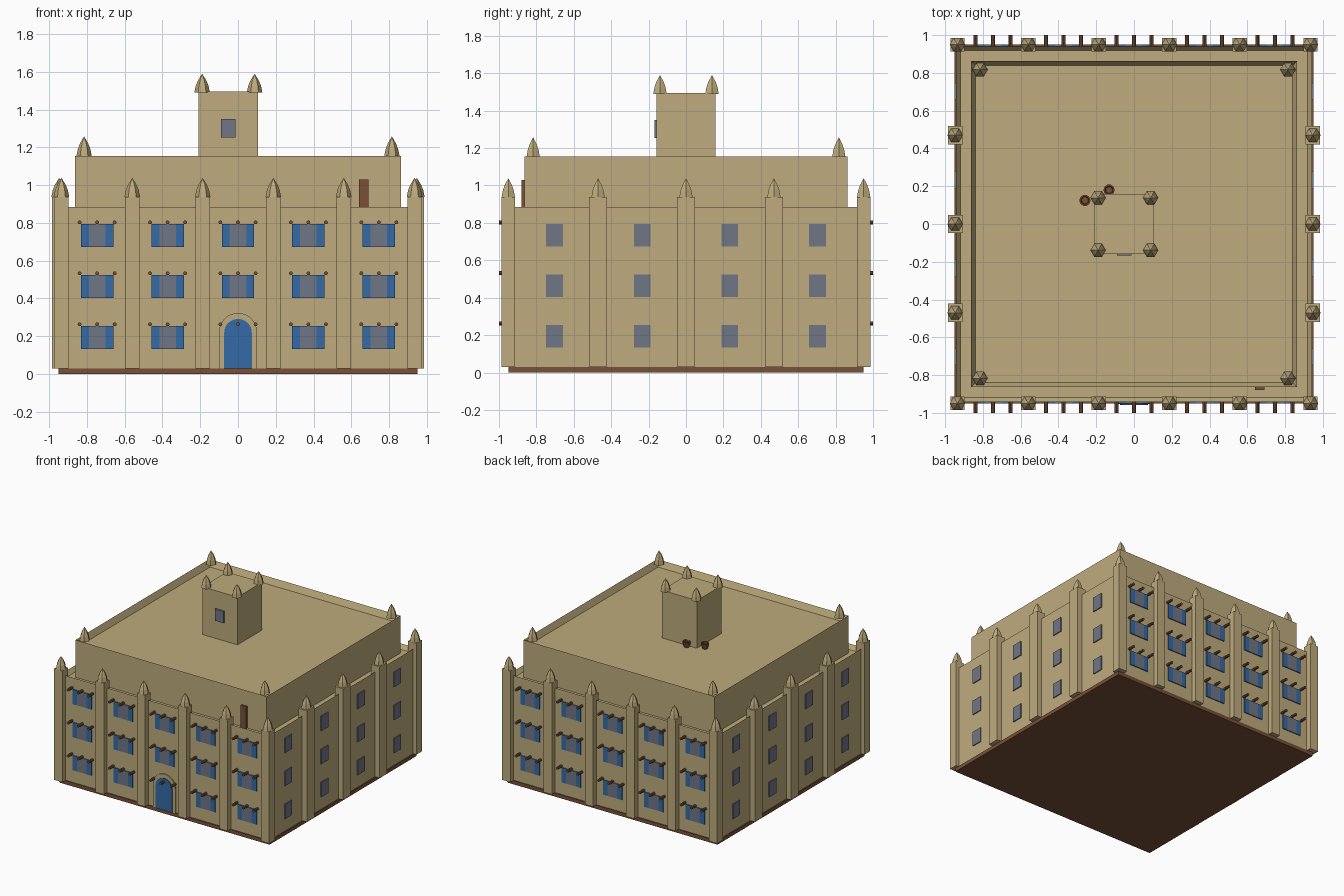
import bpy, bmesh, math
from mathutils import Matrix

if "Cube" in bpy.data.objects:
    bpy.data.objects.remove(bpy.data.objects["Cube"])


def mat(name, rgb):
    m = bpy.data.materials.new(name)
    m.diffuse_color = (*rgb, 1)
    m.use_nodes = True
    m.node_tree.nodes["Principled BSDF"].inputs["Base Color"].default_value = m.diffuse_color
    return m


ADOBE = mat("sandy adobe", (0.52, 0.41, 0.205))
BLUE = mat("shutter blue", (0.033, 0.145, 0.38))
GLASS = mat("grey glass", (0.16, 0.18, 0.24))
WOOD = mat("brown wood", (0.19, 0.08, 0.038))


def finish(name, bm, material):
    bmesh.ops.recalc_face_normals(bm, faces=bm.faces)
    me = bpy.data.meshes.new(name)
    bm.to_mesh(me)
    bm.free()
    me.materials.append(material)
    ob = bpy.data.objects.new(name, me)
    bpy.context.collection.objects.link(ob)
    return ob


def add_box(bm, x0, x1, y0, y1, z0, z1):
    m = Matrix.Translation(((x0 + x1) / 2, (y0 + y1) / 2, (z0 + z1) / 2))
    m = m @ Matrix.Diagonal((x1 - x0, y1 - y0, z1 - z0, 1))
    return bmesh.ops.create_cube(bm, size=1, matrix=m)["verts"]


def box(name, material, *dims):
    bm = bmesh.new()
    add_box(bm, *dims)
    return finish(name, bm, material)


def parapet_block(name, half, z0, z1, rim, depth):
    """Block whose top is inset and sunk to leave a parapet."""
    bm = bmesh.new()
    add_box(bm, -half, half, -half, half, z0, z1)
    top = max(bm.faces, key=lambda f: f.calc_center_median().z)
    bmesh.ops.inset_region(bm, faces=[top], thickness=rim)
    for v in top.verts:
        v.co.z -= depth
    return finish(name, bm, ADOBE)


def lathe(bm, x, y, z, profile, n):
    """Faceted turned shape from (radius, height) pairs; radius 0 is a tip."""
    prev = None
    for r, h in profile:
        if r == 0:
            ring = [bm.verts.new((x, y, z + h))]
        else:
            ring = [bm.verts.new((x + r * math.cos(2 * math.pi * i / n),
                                  y + r * math.sin(2 * math.pi * i / n), z + h)) for i in range(n)]
        if prev:
            for i in range(n):
                j = (i + 1) % n
                if len(ring) == 1:
                    bm.faces.new((prev[i], prev[j], ring[0]))
                else:
                    bm.faces.new((prev[i], prev[j], ring[j], ring[i]))
        else:
            bm.faces.new(ring[::-1])
        prev = ring


PINNACLE = [(0.041, 0), (0.034, 0.035), (0.022, 0.065), (0, 0.1)]


def arch(name, material, half, spring, z0, y0, y1, n=16):
    """Round-headed plate facing -y."""
    pts = [(-half, z0), (half, z0)]
    pts += [(half * math.cos(math.pi * i / n), spring + half * math.sin(math.pi * i / n))
            for i in range(n + 1)]
    bm = bmesh.new()
    f = bm.faces.new([bm.verts.new((x, y0, z)) for x, z in pts])
    ext = bmesh.ops.extrude_face_region(bm, geom=[f])["geom"]
    for v in ext:
        if isinstance(v, bmesh.types.BMVert):
            v.co.y = y1
    return finish(name, bm, material)


# Main masses
WALL = 0.943
box("base_plinth", WOOD, -0.95, 0.95, -0.95, 0.95, 0, 0.03)
parapet_block("main_block", WALL, 0.03, 0.885, 0.035, 0.035)
parapet_block("upper_block", 0.864, 0.84, 1.155, 0.033, 0.05)
box("roof_tower", ADOBE, -0.21, 0.107, -0.159, 0.159, 1.1, 1.495)

# Pilasters and pinnacles
pil, pin = bmesh.new(), bmesh.new()
spots = [(s * x, t * 0.95, 0.0375, 0.036) for x in (0.187, 0.56, 0.935) for s in (-1, 1) for t in (-1, 1)]
spots += [(s * 0.947, y, 0.038, 0.048) for s in (-1, 1) for y in (-0.47, 0, 0.47)]
for x, y, hx, hy in spots:
    add_box(pil, x - hx, x + hx, y - hy, y + hy, 0.03, 0.938)
    lathe(pin, x, y, 0.938, PINNACLE, 6)
for s in (-1, 1):
    for t in (-1, 1):
        lathe(pin, s * 0.815, t * 0.817, 1.15, [(r, h * 1.08) for r, h in PINNACLE], 6)
        lathe(pin, -0.051 + s * 0.139, t * 0.139, 1.49, PINNACLE, 6)
finish("pilasters", pil, ADOBE)
finish("pinnacles", pin, ADOBE)

# Windows, shutters and projecting beams
panes, shutters, beams = bmesh.new(), bmesh.new(), bmesh.new()
for t in (-1, 1):
    for z in (0.133, 0.403, 0.673):
        for k in range(-2, 3):
            x = k * 0.373
            y0, y1 = sorted((t * (WALL - 0.001), t * 0.951))
            for dx in (-0.093, 0, 0.093):      # round beam ends above the window
                bmesh.ops.create_cone(
                    beams, cap_ends=True, segments=8, radius1=0.0105, radius2=0.0105, depth=0.08,
                    matrix=Matrix.Translation((x + dx, t * 0.96, z + 0.13)) @ Matrix.Rotation(math.pi / 2, 4, 'X'))
            if t < 0 and k == 0 and z < 0.2:   # entrance takes this bay
                continue
            add_box(panes, x - 0.044, x + 0.044, y0, y1, z, z + 0.12)
            for s in (-1, 1):
                a, b = sorted((x + s * 0.044, x + s * 0.086))
                add_box(shutters, a, b, y0, y1, z, z + 0.12)
        for y in (-0.703, -0.234, 0.234, 0.703):
            x0, x1 = sorted((t * (WALL - 0.001), t * 0.951))
            add_box(panes, x0, x1, y - 0.045, y + 0.045, z, z + 0.12)
add_box(panes, -0.09, -0.012, -0.168, -0.158, 1.253, 1.35)   # tower window
finish("window_panes", panes, GLASS)
finish("shutters", shutters, BLUE)
finish("roof_beams", beams, WOOD)

# Entrance and terrace door
arch("entrance_surround", ADOBE, 0.1, 0.223, 0.03, -0.94, -0.952)
arch("entrance_door", BLUE, 0.073, 0.218, 0.03, -0.945, -0.959)
box("terrace_door", WOOD, 0.64, 0.69, -0.88, -0.86, 0.85, 1.03)

# Clay pots on the roof beside the tower
pots = bmesh.new()
for x, y in ((-0.26, 0.125), (-0.132, 0.18)):
    lathe(pots, x, y, 1.104, [(0.02, 0), (0.029, 0.028), (0.03, 0.046), (0.022, 0.046), (0.018, 0.03), (0, 0.03)], 10)
finish("roof_pots", pots, WOOD)
